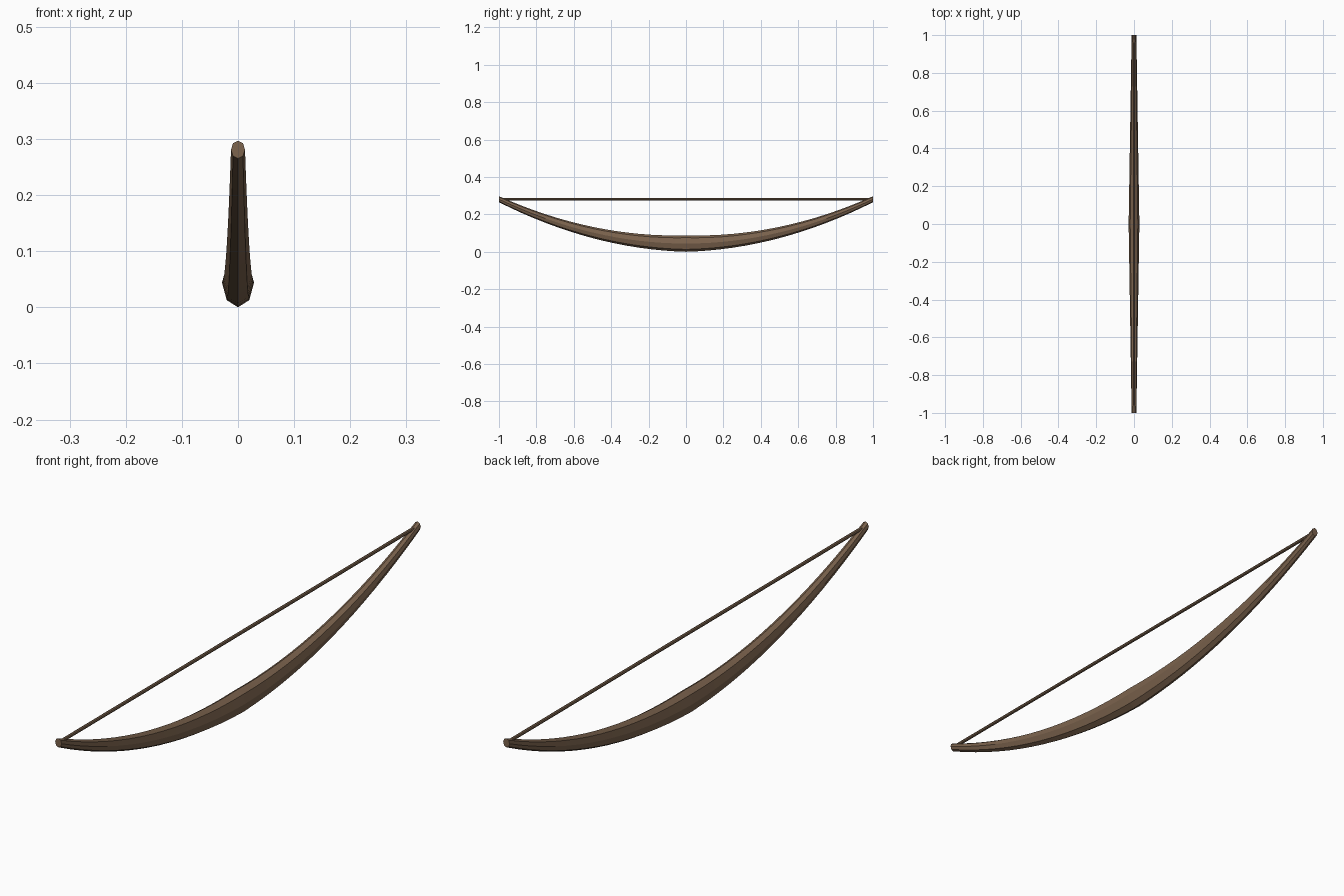
import bpy, bmesh, math

if "Cube" in bpy.data.objects:
    bpy.data.objects.remove(bpy.data.objects["Cube"])

def material(name, color):
    m = bpy.data.materials.new(name)
    m.diffuse_color = color
    m.use_nodes = True
    m.node_tree.nodes["Principled BSDF"].inputs["Base Color"].default_value = m.diffuse_color
    return m

def loft(name, sections, sides, mat):
    """Skin elliptical rings given as (y, z, half_width, half_height)."""
    bm = bmesh.new()
    rings = []
    for y, z, rx, rz in sections:
        ring = []
        for i in range(sides):
            a = 2 * math.pi * i / sides
            ring.append(bm.verts.new((rx * math.cos(a), y, z + rz * math.sin(a))))
        rings.append(ring)
    for a, b in zip(rings, rings[1:]):
        for i in range(sides):
            j = (i + 1) % sides
            bm.faces.new((a[i], a[j], b[j], b[i]))
    bm.faces.new(rings[0])
    bm.faces.new(rings[-1])
    bmesh.ops.recalc_face_normals(bm, faces=bm.faces)
    me = bpy.data.meshes.new(name)
    bm.to_mesh(me)
    bm.free()
    ob = bpy.data.objects.new(name, me)
    bpy.context.collection.objects.link(ob)
    me.materials.append(mat)
    return ob

wood = material("wood", (0.20, 0.125, 0.075, 1))
cord = material("cord", (0.20, 0.125, 0.075, 1))

# Bow stave: eight-sided, curved upward, tapering from grip to tips
N = 32
stave = []
for k in range(N + 1):
    y = -1 + 2 * k / N
    t = abs(y)
    stave.append((y, 0.044 + 0.237 * y * y, 0.0285 - 0.016 * t, 0.044 - 0.028 * t))
loft("bow_stave", stave, 8, wood)

# Bowstring: straight thin cord between the tips
loft("bowstring", [(-0.985, 0.281, 0.006, 0.006), (0.985, 0.281, 0.006, 0.006)], 8, cord)
